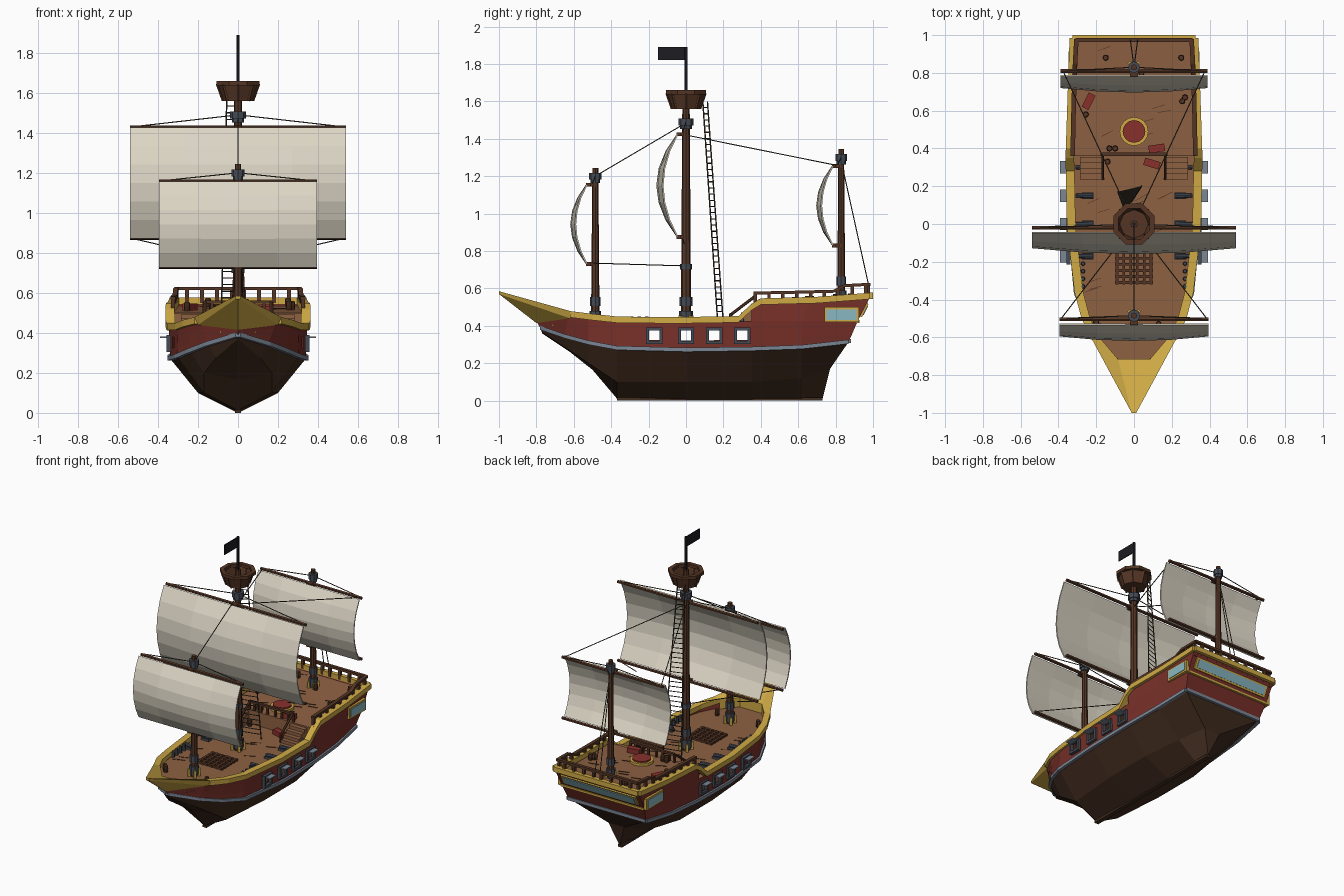
import bpy, bmesh, math, random
from mathutils import Vector, Matrix, Euler

if "Cube" in bpy.data.objects:
    bpy.data.objects.remove(bpy.data.objects["Cube"])

random.seed(4)
COL = dict(hull=(.055, .026, .014), red=(.19, .03, .022), gold=(.62, .40, .06), trim=(.2, .24, .3),
           deck=(.27, .12, .055), wood=(.09, .036, .018), iron=(.06, .07, .09), sail=(.72, .67, .56),
           glass=(.25, .48, .55), rope=(.07, .055, .035), black=(.012, .012, .016), chest=(.25, .03, .025))
MATS = {}
for k, c in COL.items():
    MATS[k] = bpy.data.materials.new(k)
    MATS[k].diffuse_color = (*c, 1)


class Part:
    def __init__(self):
        self.bm = bmesh.new()

    def box(self, c, s, rot=(0, 0, 0)):
        m = Matrix.Translation(c) @ Euler(rot).to_matrix().to_4x4() @ Matrix.Diagonal((*s, 1))
        bmesh.ops.create_cube(self.bm, size=1, matrix=m)
        return self

    def rod(self, p, q, r, r2=None, n=8, caps=True):
        p, q = Vector(p), Vector(q)
        d = q - p
        m = Matrix.Translation((p + q) / 2) @ d.to_track_quat('Z', 'Y').to_matrix().to_4x4()
        bmesh.ops.create_cone(self.bm, cap_ends=caps, segments=n, radius1=r,
                              radius2=r if r2 is None else r2, depth=d.length, matrix=m)
        return self

    def face(self, *pts):
        self.bm.faces.new([self.bm.verts.new(p) for p in pts])
        return self

    def loft(self, rows, skip=(), close=False):
        g = [[self.bm.verts.new(p) for p in r] for r in rows]
        if close:
            g.append(g[0])
        for i in range(len(g) - 1):
            for j in range(len(g[0]) - 1):
                if (i, j) not in skip:
                    self.bm.faces.new((g[i][j], g[i][j + 1], g[i + 1][j + 1], g[i + 1][j]))
        return self

    def ribbon(self, path, w, h):
        # rectangular moulding following a path, capped at both ends
        offs = ((-w, -h), (w, -h), (w, h), (-w, h))
        rows = [[(x + a, y, z + b) for x, y, z in path] for a, b in offs]
        self.loft(rows, close=True)
        return self.face(*[r[0] for r in rows]).face(*[r[-1] for r in rows])

    def done(self, name, mat, mirror=False, thick=0):
        bmesh.ops.remove_doubles(self.bm, verts=self.bm.verts, dist=1e-5)
        bmesh.ops.recalc_face_normals(self.bm, faces=self.bm.faces)
        me = bpy.data.meshes.new(name)
        self.bm.to_mesh(me)
        self.bm.free()
        o = bpy.data.objects.new(name, me)
        bpy.context.collection.objects.link(o)
        me.materials.append(MATS[mat])
        if thick:
            s = o.modifiers.new('thick', 'SOLIDIFY')
            s.thickness, s.offset = thick, 0
        if mirror:
            o.modifiers.new('mirror', 'MIRROR')
        return o


# Hull lines, bow to stern (half ship, mirrored)
keel = [(0, -.77, .36), (0, -.62, .26), (0, -.5, .165), (0, -.37, .012), (0, 0, 0), (0, .35, 0), (0, .62, 0), (0, .73, .01)]
bilge = [(0, -.772, .37), (.11, -.63, .275), (.17, -.52, .2), (.17, -.37, .1), (.2, 0, .1), (.2, .35, .1), (.15, .62, .12), (.06, .77, .17)]
wale = [(0, -.78, .39), (.15, -.65, .345), (.24, -.52, .31), (.305, -.37, .282), (.34, 0, .272), (.34, .35, .277), (.325, .62, .287), (.3, .87, .315)]
top = [(0, -.8, .425), (.19, -.63, .45), (.255, -.52, .44), (.3, -.37, .425), (.345, 0, .42), (.345, .35, .425), (.335, .62, .425), (.322, .92, .43)]
poop = [(.34, .35, .52), (.335, .66, .53), (.325, .985, .555)]
mid = lambda p: (0, p[1], p[2])

h = Part().loft([keel, bilge, wale])
h.face(keel[-1], bilge[-1], mid(bilge[-1])).face(bilge[-1], wale[-1], mid(wale[-1]), mid(bilge[-1]))
h.done('lower_hull', 'hull', True)
Part().box((0, .18, .008), (.03, 1.1, .016)).done('keel', 'hull')


def at(row, y):
    for a, b in zip(row, row[1:]):
        if a[1] <= y <= b[1]:
            return Vector(a).lerp(Vector(b), (y - a[1]) / (b[1] - a[1]))


# Red topsides with open gun ports
PORTS = (-.17, 0, .15, .3)
cols = list(zip(wale, top))
cols = [c for c in cols if c[0][1] != 0]
for y in PORTS:
    cols += [(at(wale, y + d), at(top, y + d)) for d in (-.028, .028)]
cols.sort(key=lambda c: c[0][1])
rows = [[Vector(a).lerp(Vector(b), t) for a, b in cols] for t in (0, .33, .7, 1)]
skip = [(1, j) for j in range(len(cols) - 1)
        if any(abs((cols[j][0][1] + cols[j + 1][0][1]) / 2 - y) < .005 for y in PORTS)]
t = Part().loft(rows, skip).loft([top[5:], poop])
t.face(wale[-1], top[-1], mid(top[-1]), mid(wale[-1])).face(top[-1], poop[-1], mid(poop[-1]), mid(top[-1]))
t.done('topsides', 'red', True)

fr, lid = Part(), Part()
for y in PORTS:
    for d in (-1, 1):
        fr.box((.346, y + d * .036, .347), (.022, .016, .086)).box((.346, y, .347 + d * .035), (.022, .06, .016))
    lid.box((.371, y, .378), (.04, .066, .008))
fr.done('gun_port_frames', 'iron', True)
lid.done('gun_port_lids', 'trim', True)

# Mouldings
Part().ribbon([(x + .003, y, z) for x, y, z in wale], .01, .011).box((.15, .872, .318), (.3, .02, .022)).done('wale_stripe', 'trim', True)
rail = [(.195, -.62, .462), (.255, -.5, .447), (.292, -.36, .432), (.332, -.02, .43), (.338, .28, .435),
        (.34, .35, .5), (.338, .4, .53), (.328, .7, .538), (.318, .985, .56)]
g = Part().ribbon(rail, .023, .017).box((.16, .985, .56), (.33, .03, .034))
g.box((.155, .918, .423), (.33, .02, .014)).done('gunwale', 'gold', True)

# Beak at the bow
tip, tipb, low = (0, -1, .585), (0, -1, .57), (0, -.8, .415)
tip2, side, sideb, inn = (.012, -1, .585), (.22, -.615, .478), (.2, -.62, .44), (.085, -.715, .47)
b = Part().face(tip, tip2, inn, (0, -.715, .47)).face(tip2, side, (.17, -.615, .478), inn)
b.face(tip2, side, sideb, (.012, -1, .57)).face((.012, -1, .57), sideb, low, tipb).face(tip, tip2, (.012, -1, .57), tipb)
b.face(inn, (.17, -.615, .478), (.17, -.615, .4), (.085, -.715, .4)).face((0, -.715, .47), inn, (.085, -.715, .4), (0, -.715, .4))
b.done('beak', 'gold', True)

# Decks
edge = [(.09, -.72), (.19, -.62), (.25, -.5), (.285, -.37), (.335, 0), (.335, .37)]
d = Part().loft([[(x, y, .405) for x, y in edge], [(0, y, .405) for x, y in edge]])
pe = [(.335, .36, .5), (.325, .7, .515), (.315, .975, .535)]
d.loft([pe, [mid(p) for p in pe]]).face((0, .36, .4), (.335, .36, .4), (.335, .36, .5), (0, .36, .5))
d.done('decks', 'deck', True)
s = Part()
for i in range(4):
    z = .405 + .022 * (i + 1)
    s.box((.225, .25 + .03 * i, (z + .405) / 2), (.12, .03, z - .405))
s.done('stairs', 'deck', True)
gr = Part()
for i in range(6):
    gr.box((-.09 + .036 * i, -.23, .412), (.014, .18, .014)).box((0, -.31 + .032 * i, .412), (.2, .014, .014))
gr.done('hatch_grating', 'wood')
pl = Part()
for y0, y1, z, n in ((-.45, .2, .406, 14), (.45, .93, .522, 10)):
    for i in range(n):
        y = random.uniform(y0, y1)
        pl.box((random.uniform(-.26, .26), y, z if z < .5 else .504 + (y - .36) * .05), (.003, .07, .003), (0, 0, random.uniform(-1.4, -1)))
pl.done('deck_planks', 'wood')

# Poop railings
r = Part()
line = [(.325, .36, .575), (.32, .6, .58), (.315, .79, .585), (.312, .85, .615), (.305, .98, .622)]
r.ribbon(line, .012, .008).box((.155, .975, .622), (.31, .022, .016))
for i in range(9):
    y = .37 + .074 * i
    p = at(line, y)
    r.box((p.x, y, (p.z + .52) / 2), (.018, .018, p.z - .52))
for i in range(4):
    r.box((.03 + .075 * i, .975, .585), (.018, .018, .07))
r.box((.085, .37, .555), (.17, .018, .014))
for x in (.03, .08, .13, .17):
    r.box((x, .37, .525), (.014, .014, .06))
r.rod((.165, .365, .555), (.165, .24, .46), .008, n=6).rod((.165, .24, .4), (.165, .24, .465), .009, n=6)
r.done('poop_railing', 'wood', True)

# Stern windows
A = -.46
f = Part().box((.333, .832, .46), (.02, .185, .08)).box((.145, .949, .486), (.29, .02, .078), (A, 0, 0))
f.done('window_frames', 'gold', True)
w = Part().box((.337, .832, .46), (.02, .16, .056)).box((.137, .951, .486), (.274, .024, .054), (A, 0, 0))
w.done('window_glass', 'glass', True)


# Masts with yards, collars, sails
def mast(name, y, base, ztop, collar, half, z0, z1, depth, r):
    Part().rod((0, y, base), (0, y, ztop), r * 1.15, r * .8).done(name + '_mast', 'wood')
    c = Part()
    for z, k, hh in ((collar, 1.65, .018), (collar - .025, 1.3, .012), (base + .13, 1.4, .025), (base + .05, 1.55, .03)):
        c.rod((0, y, z - hh), (0, y, z + hh), r * k)
    c.done(name + '_collars', 'iron')
    bs = Part()
    for i in range(4):
        a = math.pi / 4 + i * math.pi / 2
        bs.box((1.6 * r * math.cos(a), y + 1.6 * r * math.sin(a), base + .025), (.018, .018, .06), (0, 0, a))
    bs.done(name + '_foot', 'gold')
    yd = Part()
    for z in (z0, z1):
        yd.rod((-half, y - .02, z), (half, y - .02, z), .011, n=6).box((0, y - .025, z), (.04, .05, .02))
    yd.done(name + '_yards', 'wood')
    us = (-1, -.5, 0, .5, 1)
    rows = [[(u * half, y - .045 - depth * (math.sin(math.pi * v / 6) ** .85 if 0 < v < 6 else 0) * (1 - .28 * u * u),
              z0 + (z1 - z0) * v / 6) for u in us] for v in range(7)]
    Part().loft(rows).done(name + '_sail', 'sail', thick=.008)


mast('main', 0, .4, 1.66, 1.49, .54, .875, 1.425, .11, .024)
mast('fore', -.485, .4, 1.245, 1.2, .395, .73, 1.155, .085, .02)
mast('mizzen', .83, .51, 1.345, 1.3, .39, .83, 1.255, .085, .019)
Part().rod((0, 0, .7), (0, 0, .73), .033).done('main_lower_band', 'iron')
Part().rod((0, 0, 1.6), (0, 0, 1.89), .009, n=6).done('flag_pole', 'black')
Part().box((0, -.075, 1.855), (.006, .15, .07)).done('flag', 'black')

# Crow's nest
cn = Part().rod((0, 0, 1.565), (0, 0, 1.645), .075, .1, 8, caps=False).rod((0, 0, 1.56), (0, 0, 1.575), .076)
ring = [[(rr * math.cos(a), rr * math.sin(a), z) for rr, z in ((.088, 1.638), (.117, 1.638), (.117, 1.66), (.088, 1.66), (.088, 1.638))]
        for a in [(i + .5) * math.pi / 4 for i in range(8)]]
cn2 = Part().loft(ring, close=True)
for i in range(8):
    a = i * math.pi / 4
    cn2.rod((.074 * math.cos(a), .074 * math.sin(a), 1.56), (.104 * math.cos(a), .104 * math.sin(a), 1.645), .007, n=4)
cn.done('crows_nest', 'wood')
cn2.done('crows_nest_rim', 'wood')

# Rope ladder and rigging
la, lb = [Vector(p) for p in ((-.085, .17, .41), (-.055, .09, 1.6))], [Vector(p) for p in ((.04, .2, .41), (-.015, .115, 1.6))]
L = Part().rod(*la, .004, n=5).rod(*lb, .004, n=5)
for i in range(1, 36):
    L.rod(la[0].lerp(la[1], i / 36), lb[0].lerp(lb[1], i / 36), .003, n=4)
L.done('rope_ladder', 'rope')
R = Part()
R.rod((0, 0, 1.485), (0, -.485, 1.2), .003, n=5)
for sx in (-1, 1):
    for p, q in (((0, 0, 1.49), (.53, -.02, 1.43)), ((0, -.485, 1.2), (.385, -.5, 1.16)), ((0, .83, 1.3), (.38, .81, 1.26)),
                 ((0, 0, 1.42), (.38, .82, 1.255)), ((.385, -.5, .735), (0, 0, .72)), ((0, .83, 1.28), (.02, .98, .6)),
                 ((.52, -.02, .87), (.39, -.01, .84))):
        R.rod((sx * p[0], *p[1:]), (sx * q[0], *q[1:]), .003, n=5)
R.done('rigging', 'rope')

# Deck fittings: capstan, chests, barrels, shot, deck guns
Part().rod((0, .49, .5), (0, .49, .525), .076, n=16).done('capstan_ring', 'gold')
Part().rod((0, .49, .51), (0, .49, .535), .06, n=16).done('capstan_top', 'chest')
c = Part()
for x, y, z, a in ((-.24, .65, .53, 1.1), (.12, .4, .518, .15), (.095, .32, .42, -.3)):
    c.box((x, y, z), (.085, .04, .035), (0, 0, a))
c.done('chests', 'chest')
br, sh = Part(), Part()
for x, y, z in ((-.255, .58, .51), (.27, .67, .515), (.255, .65, .515), (-.15, .88, .53), (.25, .88, .53), (-.1, .4, .5),
                (-.14, .33, .405), (-.13, .4, .5), (-.2, -.52, .405), (.13, -.53, .405), (-.18, -.54, .405), (.04, .8, .525)):
    br.rod((x, y, z), (x, y, z + .022), .013, .016).rod((x, y, z + .022), (x, y, z + .044), .016, .013)
br.done('barrels', 'wood')
for y in PORTS:
    sh.rod((.22, y, .425), (.31, y, .432), .014, .01).box((.245, y, .412), (.06, .035, .016))
for y in (-.33, -.29, -.25, -.21):
    sh.rod((.27, y, .405), (.27, y, .45), .012, .009, 6)
sh.done('deck_guns', 'iron', True)

for m in bpy.data.materials:
    if m.users and not m.is_grease_pencil:
        m.use_nodes = True
        m.node_tree.nodes["Principled BSDF"].inputs["Base Color"].default_value = m.diffuse_color
